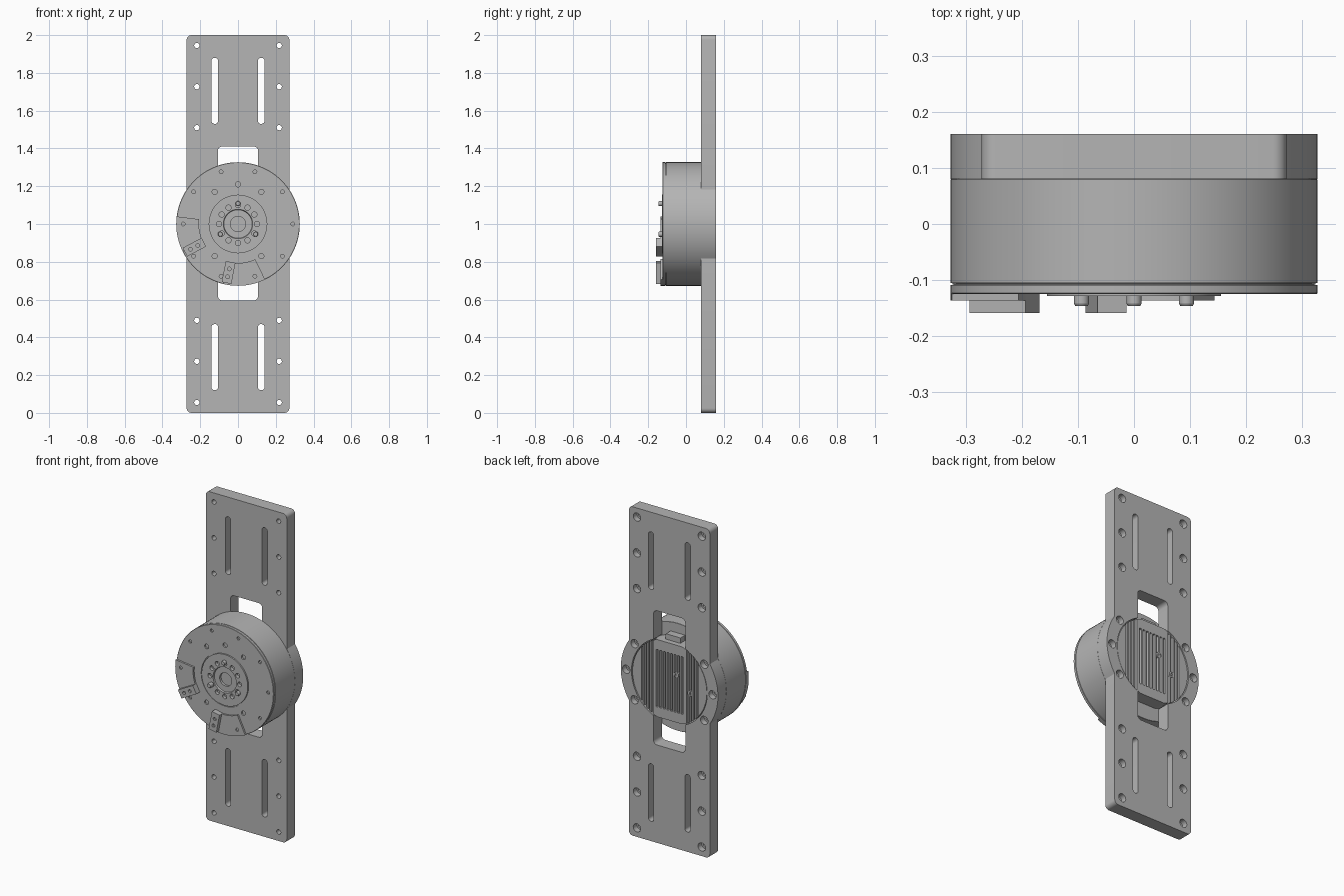
import bpy, bmesh, math
from math import sin, cos, radians

if "Cube" in bpy.data.objects:
    bpy.data.objects.remove(bpy.data.objects["Cube"])

CZ = 1.0  # height of the motor axis

grey = bpy.data.materials.new("machined grey")
grey.diffuse_color = (0.46, 0.46, 0.46, 1)
grey.use_nodes = True
grey.node_tree.nodes["Principled BSDF"].inputs["Base Color"].default_value = grey.diffuse_color


def finish(name, bm):
    bmesh.ops.recalc_face_normals(bm, faces=bm.faces)
    me = bpy.data.meshes.new(name)
    bm.to_mesh(me)
    bm.free()
    me.materials.append(grey)
    ob = bpy.data.objects.new(name, me)
    bpy.context.collection.objects.link(ob)
    return ob


def prism(bm, pts, y0, y1):
    """Extrude an (x, z) outline, given relative to the axis, along y."""
    a = [bm.verts.new((x, y0, CZ + z)) for x, z in pts]
    b = [bm.verts.new((x, y1, CZ + z)) for x, z in pts]
    bm.faces.new(a)
    bm.faces.new(b[::-1])
    for i in range(len(a)):
        j = (i + 1) % len(a)
        bm.faces.new((a[i], b[i], b[j], a[j]))


def lathe(bm, profile, cx=0, cz=0, n=96):
    """Spin an (r, y) profile about a y-parallel axis; both ends have r = 0."""
    rings = []
    for r, y in profile:
        if r == 0:
            rings.append([bm.verts.new((cx, y, CZ + cz))] * n)
        else:
            rings.append([bm.verts.new((cx + r * cos(math.tau * i / n), y,
                                        CZ + cz + r * sin(math.tau * i / n))) for i in range(n)])
    for p, q in zip(rings, rings[1:]):
        for i in range(n):
            j = (i + 1) % n
            bm.faces.new(list(dict.fromkeys((p[i], p[j], q[j], q[i]))))


def drum(bm, r, y0, y1, cx=0, cz=0, n=16):
    lathe(bm, [(0, y0), (r, y0), (r, y1), (0, y1)], cx, cz, n)


def arc(r, a0, a1, n, cx=0, cz=0):
    return [(cx + r * cos(radians(a0 + (a1 - a0) * i / n)),
             cz + r * sin(radians(a0 + (a1 - a0) * i / n))) for i in range(n + 1)]


def rounded(cx, cz, hx, hz, r, n=6):
    pts = []
    for k, (sx, sz) in enumerate(((1, 1), (-1, 1), (-1, -1), (1, -1))):
        pts += arc(r, 90 * k, 90 * k + 90, n, cx + sx * (hx - r), cz + sz * (hz - r))
    return pts


def turned_box(angle, r0, r1, half):
    """Rectangle lying along a radius."""
    c, s = cos(radians(angle)), sin(radians(angle))
    return [(r * c - t * s, r * s + t * c)
            for r, t in ((r0, -half), (r1, -half), (r1, half), (r0, half))]


def polar(r, angle):
    return r * cos(radians(angle)), r * sin(radians(angle))


def cut(ob, *cutters):
    bpy.context.view_layer.objects.active = ob
    for c in cutters:
        c.hide_render = True
        m = ob.modifiers.new("cut", 'BOOLEAN')
        m.operation, m.solver, m.object = 'DIFFERENCE', 'EXACT', c
        bpy.ops.object.modifier_apply(modifier=m.name)
        bpy.data.objects.remove(c)


# Mounting plate: long rounded strip with round ears at the middle
HX, EAR = 0.272, 0.327
ear_a = math.degrees(math.acos(HX / EAR))
right = (arc(0.025, -90, 0, 6, HX - 0.025, -0.975)
         + arc(EAR, -ear_a, ear_a, 20)
         + arc(0.025, 0, 90, 6, HX - 0.025, 0.975))
bm = bmesh.new()
prism(bm, right + [(-x, -z) for x, z in right], 0.08, 0.16)
plate = finish("mounting_plate", bm)

# Plate cutters: counterbored holes, slots, window and round opening
holes = [(sx * 0.218, sz * z) for sx in (1, -1) for sz in (1, -1) for z in (0.945, 0.727, 0.51)]
holes += [polar(0.29, a) for a in (0, 36, -36, 180, 144, 216)]
bm = bmesh.new()
for x, z in holes:
    lathe(bm, [(0, 0.05), (0.014, 0.05), (0.014, 0.125), (0.025, 0.125), (0.025, 0.2), (0, 0.2)], x, z, 20)
for sx in (1, -1):
    for sz in (1, -1):
        prism(bm, rounded(sx * 0.123, sz * 0.705, 0.018, 0.175, 0.0175), 0.05, 0.2)
prism(bm, rounded(0, 0.003, 0.107, 0.408, 0.025), 0.05, 0.2)
openings = finish("plate_openings", bm)
bm = bmesh.new()
drum(bm, 0.255, 0.05, 0.2, n=96)
cut(plate, openings, finish("round_opening", bm))

# Motor housing: one turned body with rim groove, front disc and hub recess
bm = bmesh.new()
lathe(bm, [(0, -0.105), (0.04, -0.105), (0.04, -0.119), (0.075, -0.119), (0.078, -0.128),
           (0.155, -0.128), (0.155, -0.119), (0.16, -0.119), (0.16, -0.125),
           (0.325, -0.125), (0.327, -0.123), (0.327, -0.109), (0.322, -0.108),
           (0.322, -0.106), (0.327, -0.105), (0.327, 0.079), (0.326, 0.08), (0, 0.08)])
housing = finish("motor_housing", bm)

# Bolt circles drilled in the front
bm = bmesh.new()
for k in range(12):
    drum(bm, 0.014, -0.15, -0.108, *polar(0.1, 30 * k))
for k in range(10):
    drum(bm, 0.010, -0.15, -0.115, *polar(0.29, 36 * k), n=12)
for a in (54, 90, 126, 234, 306):
    drum(bm, 0.014, -0.15, -0.115, *polar(0.21, a), n=12)
cut(housing, finish("front_holes", bm))

# Three locating pins on the hub
bm = bmesh.new()
for a in (90, 210, 330):
    lathe(bm, [(0, -0.11), (0.0135, -0.11), (0.0135, -0.142), (0.011, -0.146), (0, -0.146)],
          *polar(0.108, a), n=20)
finish("hub_pins", bm)

# Raised wedge covers on the front face
bm = bmesh.new()
for a0, a1 in ((173, 206), (256, 296)):
    prism(bm, arc(0.327, a0, a1, 14) + arc(0.207, a1, a0, 14), -0.136, -0.12)
covers = finish("wedge_covers", bm)
bm = bmesh.new()
for r, a in ((0.29, 180), (0.29, 288)):
    drum(bm, 0.010, -0.15, -0.128, *polar(r, a), n=12)
cut(covers, finish("cover_holes", bm))

# Cable clamp blocks
bm = bmesh.new()
for a in (208, 259):
    prism(bm, turned_box(a, 0.205, 0.318, 0.026), -0.159, -0.121)
clamps = finish("clamp_blocks", bm)
bm = bmesh.new()
for a in (208, 259):
    for r in (0.242, 0.285):
        drum(bm, 0.010, -0.2, -0.145, *polar(r, a), n=12)
cut(clamps, finish("clamp_holes", bm))

# Finned heat sink in the round opening, flattened at top and bottom
bm = bmesh.new()
prism(bm, [(x, max(-0.235, min(0.235, z))) for x, z in arc(0.25, 1.5, 358.5, 119)], 0.075, 0.157)
sink = finish("heat_sink", bm)
bm = bmesh.new()
for k in range(8):
    prism(bm, rounded(-0.084 + 0.024 * k, 0, 0.007, 0.175, 0.002, 1), 0.11, 0.2)
for s in (1, -1):
    for x in (0.118, 0.14, 0.162, 0.184):
        prism(bm, rounded(s * x, 0, 0.006, 0.3, 0.002, 1), 0.11, 0.2)
cut(sink, finish("fin_gaps", bm))

# Screw posts between the fins
bm = bmesh.new()
for x, z in ((-0.045, 0.055), (-0.135, -0.035)):
    lathe(bm, [(0, 0.1), (0.016, 0.1), (0.016, 0.158), (0.008, 0.158), (0.008, 0.145), (0, 0.145)], x, z, 20)
finish("sink_screws", bm)

# Small connector above the heat sink
bm = bmesh.new()
prism(bm, rounded(0, 0.25, 0.05, 0.018, 0.004, 2), 0.075, 0.125)
finish("connector", bm)

# Smooth the round walls and keep the machined edges sharp
for ob in bpy.data.objects:
    ob.select_set(True)
bpy.context.view_layer.objects.active = plate
bpy.ops.object.shade_smooth_by_angle(angle=radians(30))
